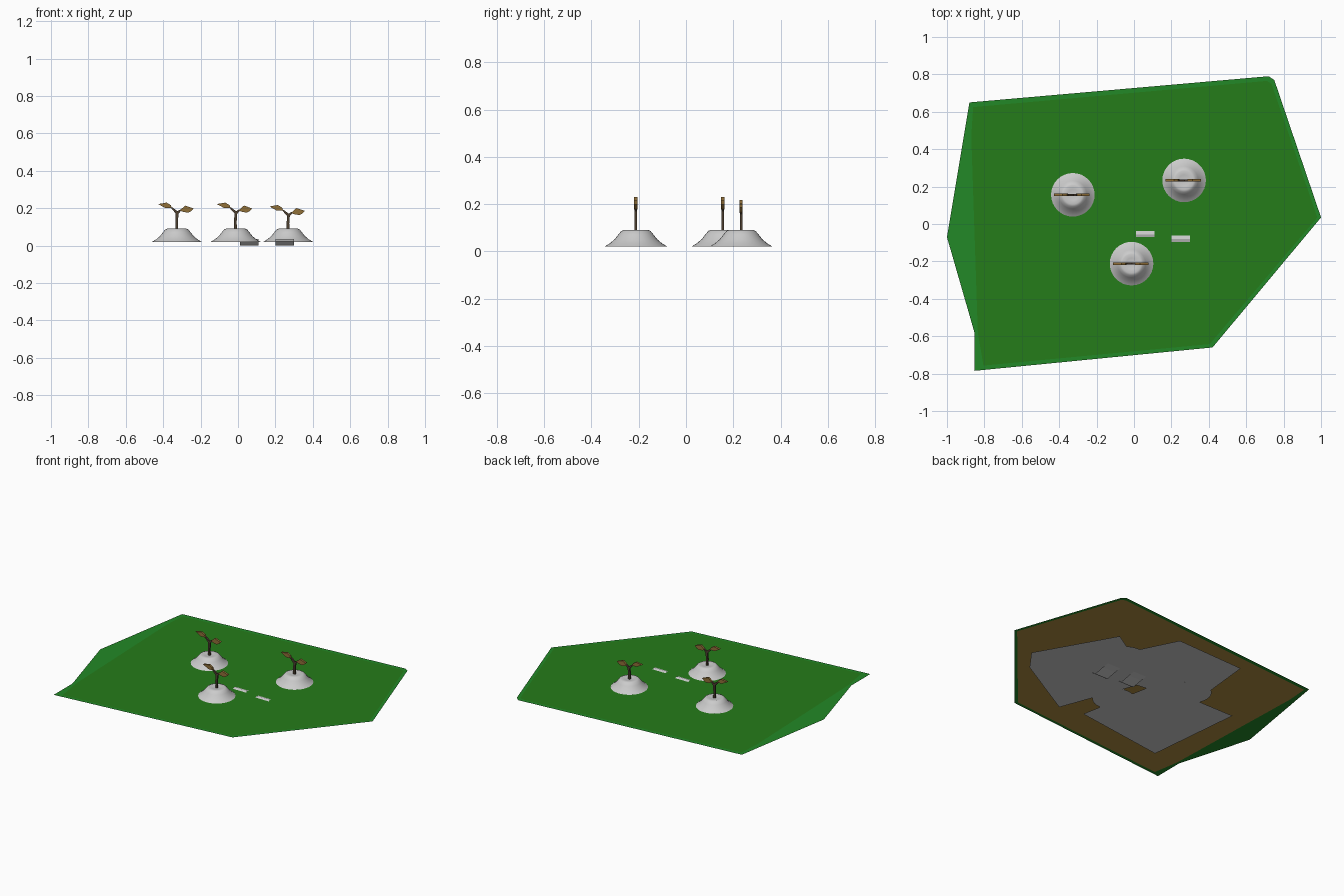
import bpy, bmesh, math

if "Cube" in bpy.data.objects:
    bpy.data.objects.remove(bpy.data.objects["Cube"])

GROUND = 0.03


def material(name, rgb):
    m = bpy.data.materials.new(name)
    m.diffuse_color = (*rgb, 1)
    m.use_nodes = True
    m.node_tree.nodes["Principled BSDF"].inputs["Base Color"].default_value = m.diffuse_color
    return m


grass_dark = material("grass_dark", (0.018, 0.2, 0.01))
grass_light = material("grass_light", (0.016, 0.25, 0.02))
tan = material("tan", (0.42, 0.26, 0.05))
leaf_mat = material("leaf_brown", (0.28, 0.16, 0.04))
stem_mat = material("stem_brown", (0.075, 0.05, 0.03))


def finish(name, bm, mats=()):
    me = bpy.data.meshes.new(name)
    bm.to_mesh(me)
    bm.free()
    ob = bpy.data.objects.new(name, me)
    bpy.context.collection.objects.link(ob)
    for m in mats:
        me.materials.append(m)
    return ob


def sheet(name, pts, z, mats=()):
    bm = bmesh.new()
    bm.faces.new([bm.verts.new((x, y, z)) for x, y in pts])
    bmesh.ops.recalc_face_normals(bm, faces=bm.faces)
    for f in bm.faces:
        f.normal_update()
        if f.normal.z < 0:
            f.normal_flip()
    return finish(name, bm, mats)


# Grass sheet: dark middle with a lighter rim
outer = [(-0.88, 0.65), (-1.0, -0.07), (-0.853, -0.58), (-0.853, -0.785),
         (0.42, -0.66), (1.0, 0.035), (0.75, 0.77), (0.72, 0.79)]
inner = [(-0.86, 0.625), (-0.87, 0.47), (-0.835, -0.58), (-0.805, -0.757),
         (0.405, -0.642), (0.98, 0.035), (0.735, 0.75), (0.71, 0.765)]
bm = bmesh.new()
o = [bm.verts.new((x, y, GROUND)) for x, y in outer]
i = [bm.verts.new((x, y, GROUND)) for x, y in inner]
bm.faces.new(i)
for k in range(8):
    n = (k + 1) % 8
    bm.faces.new((o[k], o[n], i[n], i[k])).material_index = 1
finish("grass", bm, (grass_dark, grass_light))

# Soil sheet just under the grass
sheet("soil", inner, GROUND - 0.0006, (tan,))

# Grey sheets on the underside
sheet("under_sheet_right", [(0.75, -0.1), (0.46, 0.41), (-0.05, 0.1), (0.18, -0.51), (0.64, -0.25)], 0.021)
sheet("under_sheet_back", [(0.136, 0.607), (-0.376, 0.587), (-0.43, 0.05), (0.1, 0.0), (0.29, 0.3)], 0.0215)
sheet("under_sheet_left", [(0.01, -0.48), (-0.65, -0.57), (-0.717, 0.1), (-0.1, 0.1)], 0.022)

# Wavy ribbons breaking through the ground
wave = [(-0.13, 0.022), (-0.09, 0.027), (-0.065, 0.035), (-0.04, 0.028), (-0.015, 0.006),
        (0.0, 0.0), (0.03, 0.006), (0.07, 0.014), (0.12, 0.02)]
for n, (x0, x1, dy) in enumerate([(0.01, 0.11, 0.01), (0.2, 0.3, -0.015)]):
    bm = bmesh.new()
    rows = [[bm.verts.new((x, y + dy, z)) for x in (x0, x1)] for y, z in wave]
    for a, b in zip(rows, rows[1:]):
        bm.faces.new((a[0], a[1], b[1], b[0]))
    finish(f"ribbon_{n + 1}", bm)


def mound(name, cx, cy):
    prof = [(0, 0.02), (0.133, 0.02), (0.11, 0.034), (0.09, 0.051), (0.075, 0.07),
            (0.062, 0.086), (0.05, 0.091), (0.03, 0.087), (0, 0.085)]
    bm = bmesh.new()
    vs = [bm.verts.new((cx + r, cy, z)) for r, z in prof]
    es = [bm.edges.new(p) for p in zip(vs, vs[1:])]
    bmesh.ops.spin(bm, geom=vs + es, cent=(cx, cy, 0), axis=(0, 0, 1),
                   angle=math.tau, steps=32)
    bmesh.ops.remove_doubles(bm, verts=bm.verts, dist=1e-4)
    bmesh.ops.recalc_face_normals(bm, faces=bm.faces)
    ob = finish(name, bm)
    bpy.ops.object.select_all(action='DESELECT')
    ob.select_set(True)
    bpy.context.view_layer.objects.active = ob
    bpy.ops.object.shade_smooth_by_angle(angle=math.radians(40))


def slab(name, pts, loc, thick, mat):
    # flat outline in x and z, given thickness in y
    bm = bmesh.new()
    f = bm.faces.new([bm.verts.new((loc[0] + x, loc[1] - thick / 2, loc[2] + z)) for x, z in pts])
    g = bmesh.ops.extrude_face_region(bm, geom=[f])
    bmesh.ops.translate(bm, vec=(0, thick, 0),
                        verts=[v for v in g["geom"] if isinstance(v, bmesh.types.BMVert)])
    bmesh.ops.recalc_face_normals(bm, faces=bm.faces)
    finish(name, bm, (mat,))


stem = [(-0.007, 0.08), (0.007, 0.08), (0.006, 0.13), (0.009, 0.17), (0.024, 0.188),
        (0.02, 0.194), (0.003, 0.184), (-0.024, 0.204), (-0.03, 0.199), (-0.006, 0.172), (-0.008, 0.13)]
left_leaf = [(-0.1, 0.222), (-0.085, 0.214), (-0.06, 0.2), (-0.026, 0.2), (-0.032, 0.216), (-0.055, 0.23)]
right_leaf = [(0.018, 0.19), (0.028, 0.182), (0.06, 0.176), (0.075, 0.184), (0.09, 0.198), (0.045, 0.214)]

# Three mounds, each with a two-leaved sprout
for n, (x, y, dz) in enumerate([(-0.327, 0.156, 0), (-0.013, -0.212, 0), (0.268, 0.233, -0.013)], 1):
    mound(f"mound_{n}", x, y)
    slab(f"stem_{n}", stem, (x, y, dz), 0.011, stem_mat)
    slab(f"left_leaf_{n}", left_leaf, (x, y, dz), 0.014, leaf_mat)
    slab(f"right_leaf_{n}", right_leaf, (x, y, dz), 0.014, leaf_mat)
